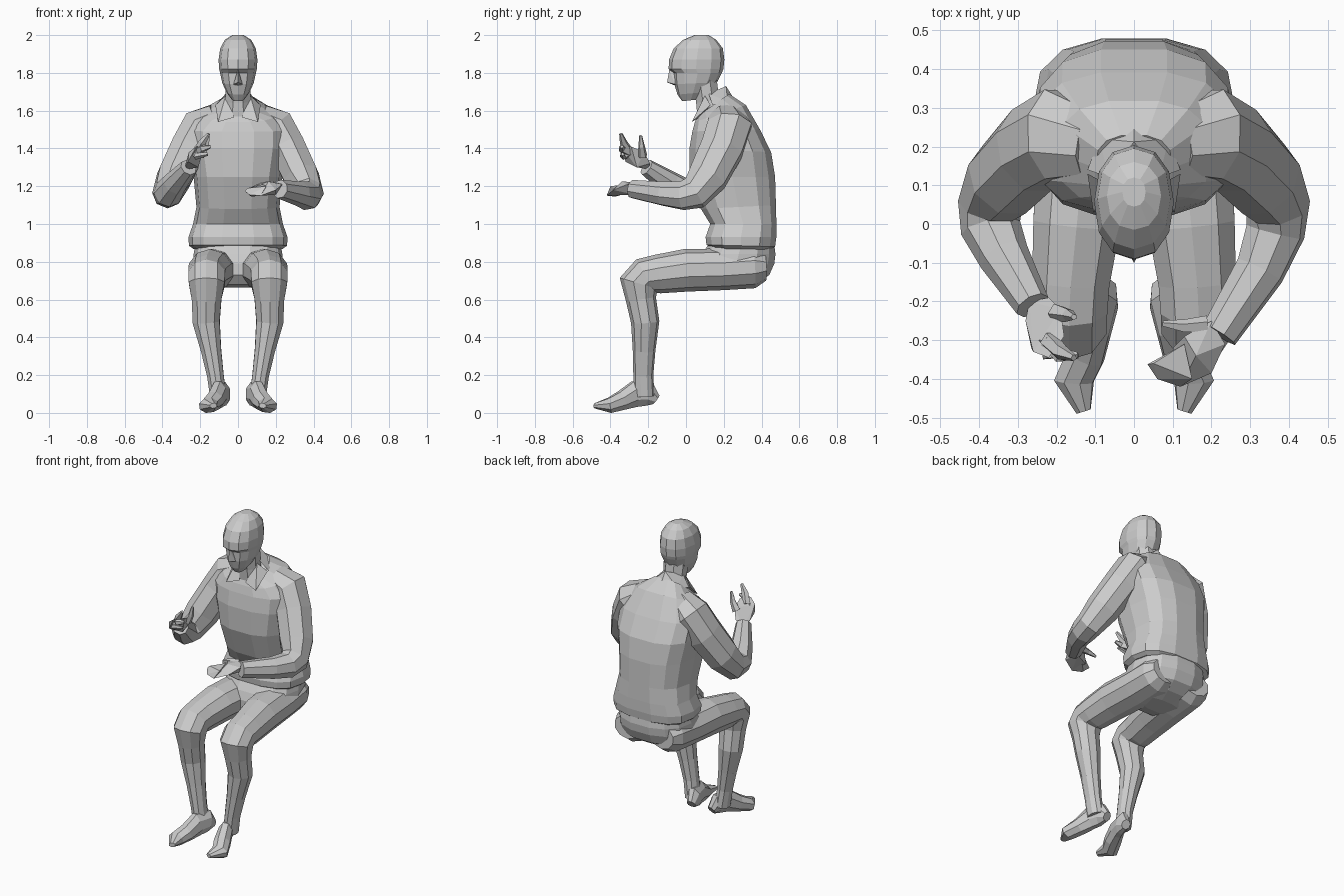
import bpy, bmesh, math
from mathutils import Vector as V


def finish(name, bm):
    bmesh.ops.recalc_face_normals(bm, faces=bm.faces)
    me = bpy.data.meshes.new(name)
    bm.to_mesh(me)
    bm.free()
    ob = bpy.data.objects.new(name, me)
    bpy.context.collection.objects.link(ob)
    return ob


def skin(name, rings):
    """Bridge a list of point rings and cap both ends."""
    bm = bmesh.new()
    vs = [[bm.verts.new(p) for p in r] for r in rings]
    n = len(vs[0])
    for a, b in zip(vs, vs[1:]):
        for i in range(n):
            j = (i + 1) % n
            bm.faces.new((a[i], a[j], b[j], b[i]))
    bm.faces.new(vs[0])
    bm.faces.new(vs[-1])
    return finish(name, bm)


def tube(name, path, n=8, s=1, ref=(1, 0, 0)):
    """Path items: x, y, z, half width, half height. s=-1 mirrors in x."""
    pts = [V(p[:3]) for p in path]
    u, rings = V(ref), []
    for i, p in enumerate(path):
        a, b = pts[max(i - 1, 0)], pts[min(i + 1, len(pts) - 1)]
        t = ((pts[i] - a).normalized() + (b - pts[i]).normalized()).normalized()
        u = (u - t * u.dot(t)).normalized()
        w = t.cross(u)
        ring = []
        for k in range(n):
            g = 2 * math.pi * (k + .5) / n
            q = pts[i] + u * p[3] * math.cos(g) + w * p[-1] * math.sin(g)
            ring.append((q.x * s, q.y, q.z))
        rings.append(ring)
    return skin(name, rings)


def stack(name, rows, n=12, power=1.0):
    """Rows: z front, z back, y front, y back, half width."""
    rings = []
    for zf, zb, yf, yb, hw in rows:
        ring = []
        for k in range(n):
            g = 2 * math.pi * k / n
            c, d = math.cos(g), math.sin(g)
            c = math.copysign(abs(c) ** power, c)
            d = math.copysign(abs(d) ** power, d)
            f = (d + 1) / 2
            ring.append((hw * c, yf + (yb - yf) * f, zf + (zb - zf) * f))
        rings.append(ring)
    return skin(name, rings)


def hull(name, pts, s=1):
    bm = bmesh.new()
    for x, y, z in pts:
        bm.verts.new((x * s, y, z))
    bmesh.ops.convex_hull(bm, input=bm.verts)
    return finish(name, bm)


# jacket body with gathered hem
stack("jacket", [
    (.87, .865, .14, .45, .235), (.89, .88, .105, .475, .26), (.93, .93, .10, .482, .262),
    (1.0, 1.0, .125, .482, .238), (1.08, 1.10, .075, .48, .22), (1.25, 1.25, .016, .476, .235),
    (1.40, 1.38, .014, .455, .262), (1.49, 1.50, .03, .395, .265), (1.54, 1.63, .045, .32, .20),
    (1.57, 1.69, .06, .23, .10)], 14, .75)

# head and neck
stack("head", [
    (1.65, 1.66, -.02, .07, .03), (1.685, 1.70, -.045, .12, .058), (1.74, 1.75, -.062, .165, .083),
    (1.80, 1.80, -.066, .19, .095), (1.82, 1.82, -.092, .198, .1), (1.87, 1.87, -.09, .203, .103),
    (1.93, 1.93, -.065, .195, .094), (1.975, 1.975, -.015, .16, .07), (2.0, 2.0, .045, .12, .03)], 12, .9)
hull("nose", [(0, -.088, 1.82), (.024, -.06, 1.74), (-.024, -.06, 1.74), (0, -.1, 1.75),
              (0, -.05, 1.73), (0, -.05, 1.82)])
tube("neck", [(0, .10, 1.76, .075, .068), (0, .115, 1.65, .07, .067), (0, .14, 1.5, .085, .08)])

# rounded seat joining both thighs, widest at the hem
stack("pelvis", [
    (.665, .665, .17, .30, .13), (.68, .69, .10, .38, .20), (.73, .73, .06, .445, .235),
    (.79, .79, .06, .472, .238), (.84, .84, .08, .478, .235), (.90, .90, .12, .47, .225)], 14, .85)

upper_arm = [(.11, .21, 1.575, .09, .07), (.20, .23, 1.515, .125, .108), (.265, .19, 1.40, .12, .102),
             (.335, .115, 1.25, .11, .10), (.372, .045, 1.165, .092, .082)]

for s, side in ((1, "left"), (-1, "right")):
    # bent leg in one run from hip to ankle
    tube(side + "_leg", [
        (.12, .42, .775, .09, .075), (.125, .36, .772, .116, .112), (.128, .20, .76, .126, .11),
        (.148, 0, .755, .118, .113), (.163, -.15, .735, .105, .103), (.165, -.215, .725, .102, .10),
        (.165, -.25, .685, .10, .105), (.166, -.238, .60, .082, .08), (.168, -.216, .48, .075, .075),
        (.142, -.222, .33, .056, .06), (.12, -.226, .20, .046, .053), (.105, -.222, .09, .045, .055)],
        10, s)
    # foot, heel to toe
    foot = [(.072, -.158, .07, .028, .03), (.08, -.20, .10, .042, .07), (.10, -.27, .10, .044, .073),
            (.125, -.34, .065, .052, .053), (.155, -.405, .04, .054, .042), (.13, -.484, .038, .02, .014)]
    tube(side + "_foot", foot, 8, s)
    # collar flap and back stand
    hull(side + "_collar", [(.065, .10, 1.68), (.02, .045, 1.565), (.105, .03, 1.54), (.12, .13, 1.63),
                            (.06, .08, 1.57)], s)
    hull(side + "_collar_back", [(0, .212, 1.73), (.065, .12, 1.69), (.12, .14, 1.63), (.09, .22, 1.65),
                                 (0, .25, 1.67)], s)
    # sleeve
    if s > 0:
        fore = [(.365, -.02, 1.15, .078), (.325, -.12, 1.16, .066), (.22, -.285, 1.185, .05)]
    else:
        fore = [(.37, -.01, 1.165, .078), (.335, -.085, 1.215, .066), (.262, -.21, 1.30, .046)]
    tube(side + "_sleeve", upper_arm + fore, 8, s, (0, 1, 0))

# left hand, held flat with fingers together
hull("left_palm", [(.20, -.25, 1.22), (.235, -.31, 1.21), (.20, -.27, 1.155), (.20, -.385, 1.18),
                   (.12, -.42, 1.15), (.13, -.29, 1.215), (.10, -.32, 1.16), (.16, -.34, 1.225)])
hull("left_fingers", [(.15, -.40, 1.20), (.12, -.42, 1.15), (.06, -.40, 1.155), (.035, -.362, 1.175),
                      (.05, -.36, 1.19), (.13, -.31, 1.21), (.13, -.32, 1.16), (.07, -.375, 1.145)])
tube("left_thumb", [(.19, -.26, 1.205, .024), (.13, -.264, 1.205, .018), (.075, -.257, 1.19, .008)], 5)

# right hand, raised with curled fingers
hull("right_palm", [(-.27, -.20, 1.29), (-.22, -.19, 1.32), (-.28, -.25, 1.31), (-.265, -.32, 1.33),
                    (-.22, -.345, 1.41), (-.18, -.29, 1.41), (-.19, -.22, 1.38), (-.21, -.26, 1.30),
                    (-.26, -.33, 1.38)])
for mid, tip in (((-.19, -.33, 1.43), (-.155, -.345, 1.478)), ((-.19, -.34, 1.40), (-.145, -.34, 1.41)),
                 ((-.22, -.335, 1.36), (-.16, -.335, 1.37))):
    tube("right_finger", [(-.22, -.30, 1.38, .025), (*mid, .021), (*tip, .009)], 5)
tube("right_thumb", [(-.20, -.23, 1.36, .026), (-.17, -.235, 1.41, .018), (-.155, -.24, 1.468, .008)], 5)
